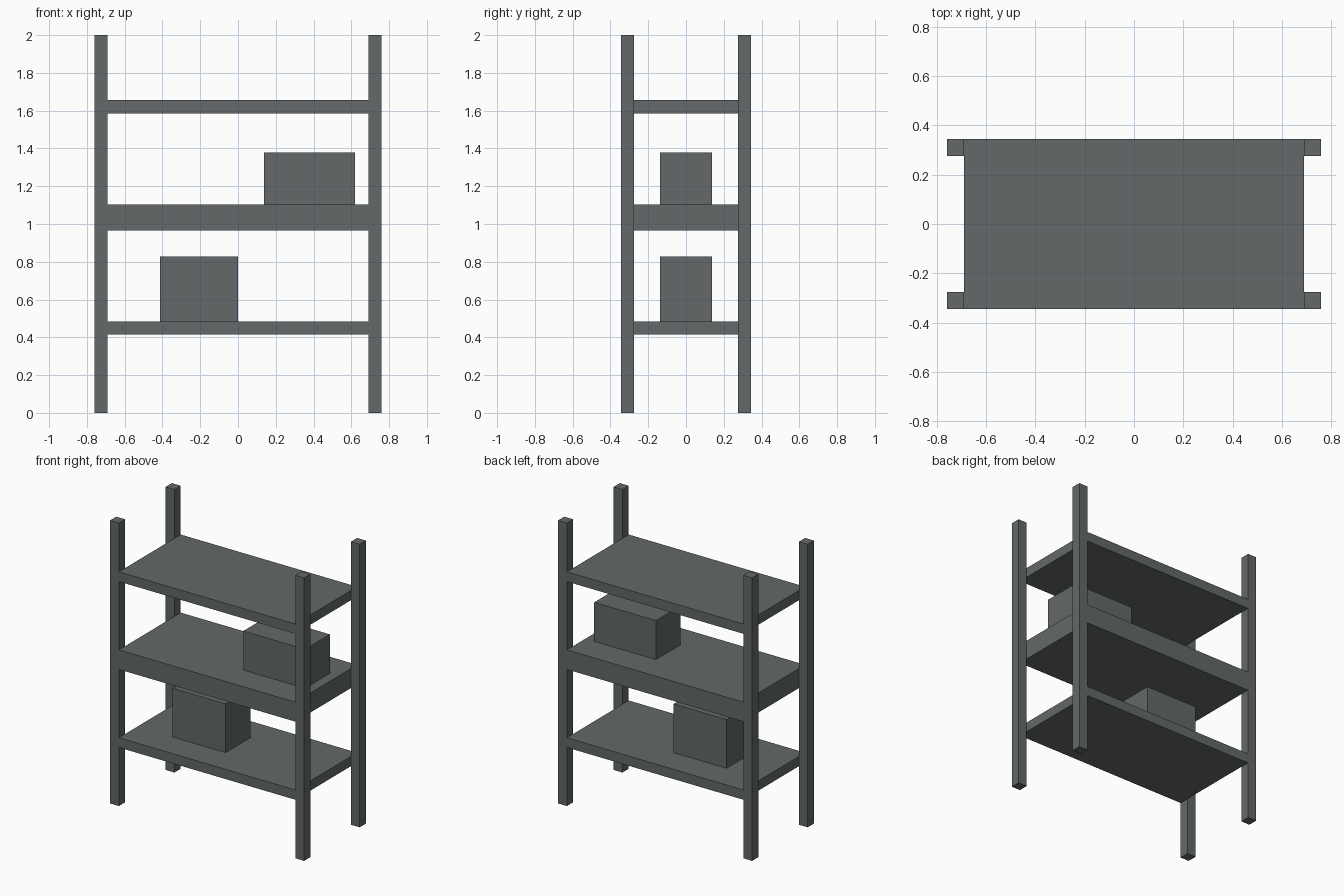
import bpy

if "Cube" in bpy.data.objects:
    bpy.data.objects.remove(bpy.data.objects["Cube"])

U = 2 / 29  # grid unit: thickness of one post

grey = bpy.data.materials.new("slate grey")
grey.diffuse_color = (0.125, 0.14, 0.143, 1)
grey.use_nodes = True
grey.node_tree.nodes["Principled BSDF"].inputs["Base Color"].default_value = grey.diffuse_color


def box(name, x0, x1, y0, y1, z0, z1):
    """Axis-aligned box given by its limits in grid units."""
    bpy.ops.mesh.primitive_cube_add(size=1)
    ob = bpy.context.object
    ob.name = name
    centre = ((x0 + x1) / 2, (y0 + y1) / 2, (z0 + z1) / 2)
    size = (x1 - x0, y1 - y0, z1 - z0)
    for v in ob.data.vertices:
        v.co = [(c + s * p) * U for c, s, p in zip(centre, size, v.co)]
    ob.data.materials.append(grey)
    return ob


# corner posts
for side, x in (("left", -11), ("right", 10)):
    for end, y in (("front", -5), ("back", 4)):
        box(f"{end}_{side}_post", x, x + 1, y, y + 1, 0, 29)

# shelves, the middle one twice as thick
for name, z0, z1 in (("lower", 6, 7), ("middle", 14, 16), ("upper", 23, 24)):
    box(f"{name}_shelf", -10, 10, -5, 5, z0, z1)

# stored boxes
box("lower_box", -6, 0, -2, 2, 7, 12)
box("middle_box", 2, 9, -2, 2, 16, 20)
